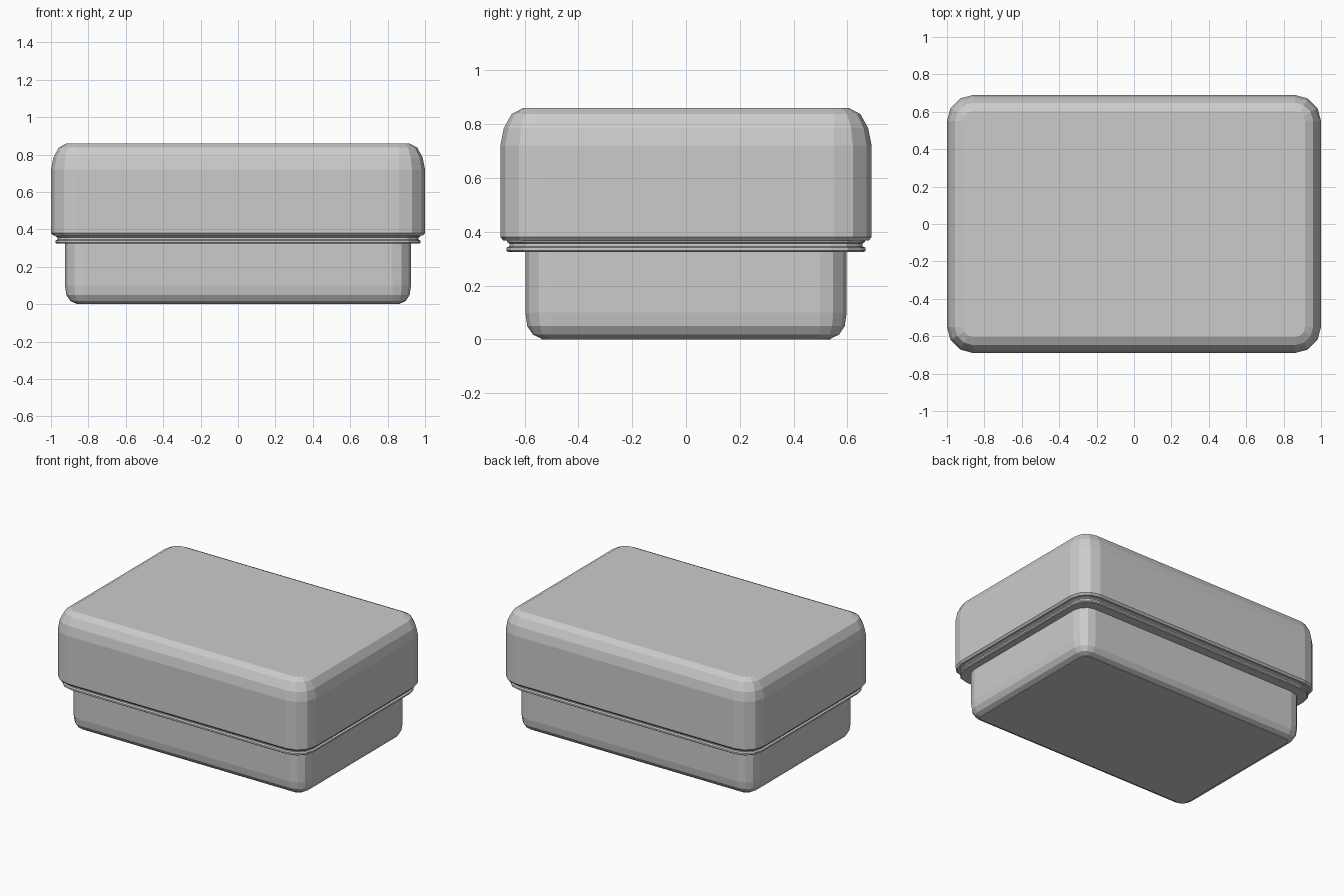
import bpy, bmesh, math

if "Cube" in bpy.data.objects:
    bpy.data.objects.remove(bpy.data.objects["Cube"])

SEG = 3  # facets per rounded corner


def ring(hx, hy, r, z):
    """Rounded rectangle outline, counter-clockwise."""
    pts = []
    for i, (sx, sy) in enumerate([(1, 1), (-1, 1), (-1, -1), (1, -1)]):
        for k in range(SEG + 1):
            a = math.radians(90 * i + 90 * k / SEG)
            pts.append((sx * (hx - r) + r * math.cos(a),
                        sy * (hy - r) + r * math.sin(a), z))
    return pts


def loft(name, hx, hy, r, profile):
    """Stack rounded rectangles; profile holds (inset, height) from bottom to top."""
    bm = bmesh.new()
    rings = [[bm.verts.new(p) for p in ring(hx - d, hy - d, max(r - d, 0.03), z)]
             for d, z in profile]
    n = len(rings[0])
    for lo, hi in zip(rings, rings[1:]):
        for i in range(n):
            j = (i + 1) % n
            bm.faces.new((lo[i], lo[j], hi[j], hi[i]))
    bm.faces.new(rings[0][::-1])
    bm.faces.new(rings[-1])
    mesh = bpy.data.meshes.new(name)
    bm.to_mesh(mesh)
    bm.free()
    obj = bpy.data.objects.new(name, mesh)
    bpy.context.collection.objects.link(obj)
    return obj


# Lower container with rounded bottom edge
loft("container", 0.925, 0.597, 0.10,
     [(0.07, 0.003), (0.06, 0.0), (0.06, 0.003), (0.028, 0.018),
      (0.007, 0.05), (0.0, 0.10), (0.0, 0.34)][1:])

# Flange of the container and the seal groove under the lid
loft("rim", 0.977, 0.667, 0.13,
     [(0.006, 0.325), (0.0, 0.33), (0.0, 0.341), (0.012, 0.346),
      (0.012, 0.356), (0.002, 0.362), (0.002, 0.375)])

# Deep lid with rounded top edge
loft("lid", 1.0, 0.69, 0.14,
     [(0.012, 0.367), (0.0, 0.38), (0.0, 0.72), (0.013, 0.785),
      (0.042, 0.838), (0.085, 0.86)])
